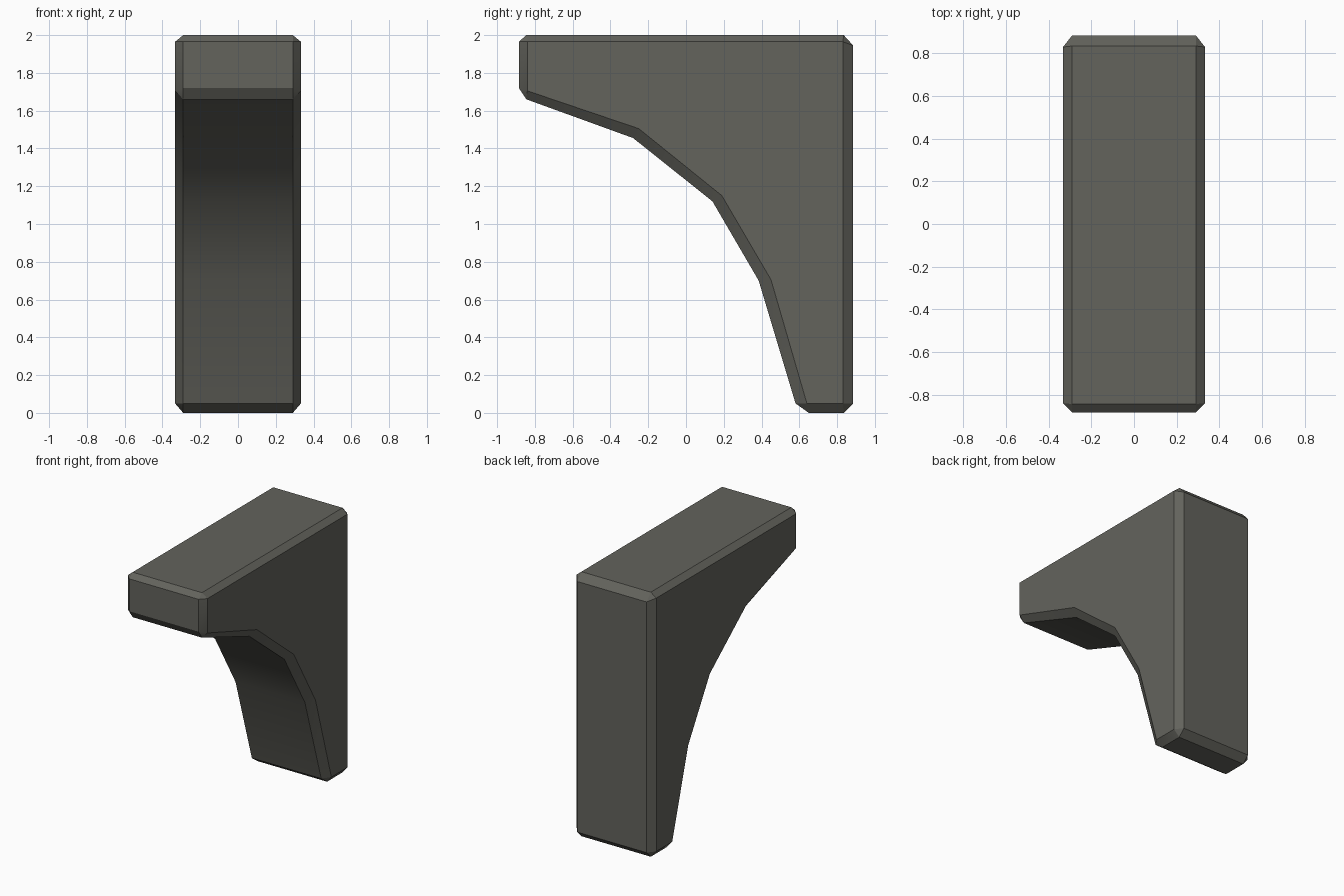
import bpy, bmesh

if "Cube" in bpy.data.objects:
    bpy.data.objects.remove(bpy.data.objects["Cube"])

# Sharp-edged core outline (y, z); corners are already chamfered, pairs noted
core = [(0.65, 0.0), (0.58, 0.05),                            # toe front corner
        (0.385, 0.70), (0.14, 1.12), (-0.28, 1.455),          # concave curve
        (-0.845, 1.66), (-0.885, 1.72),                       # nose lower corner
        (-0.885, 1.965), (-0.845, 2.0),                       # nose upper corner
        (0.835, 2.0), (0.885, 1.945),                         # back upper corner
        (0.885, 0.05), (0.835, 0.0)]                          # back lower corner
# Inset outline of the side faces
side = [(0.64, 0.05), (0.45, 0.705), (0.19, 1.15), (-0.25, 1.505),
        (-0.84, 1.705), (-0.84, 1.965), (0.83, 1.965), (0.83, 0.05)]
# Side corner that each core point is chamfered towards
link = [0, 0, 1, 2, 3, 4, 4, 5, 5, 6, 6, 7, 7]
CORE_X, SIDE_X = 0.29, 0.333

bm = bmesh.new()
n = len(core)
rings = []
for s in (-1, 1):
    c = [bm.verts.new((s * CORE_X, y, z)) for y, z in core]
    f = [bm.verts.new((s * SIDE_X, y, z)) for y, z in side]
    rings.append(c)
    bm.faces.new(f)                                           # flat side
    for i in range(n):                                        # chamfer band
        j = (i + 1) % n
        a, b = f[link[i]], f[link[j]]
        bm.faces.new((c[i], c[j], a) if a is b else (c[i], c[j], b, a))

# Rim faces; the underside curve is smooth
for i in range(n):
    j = (i + 1) % n
    face = bm.faces.new((rings[0][i], rings[0][j], rings[1][j], rings[1][i]))
bmesh.ops.recalc_face_normals(bm, faces=bm.faces)

mesh = bpy.data.meshes.new("bracket")
bm.to_mesh(mesh)
bm.free()
bracket = bpy.data.objects.new("bracket", mesh)
bpy.context.collection.objects.link(bracket)

# Dark warm grey stone
stone = bpy.data.materials.new("dark_stone")
stone.diffuse_color = (0.125, 0.125, 0.108, 1)
stone.use_nodes = True
stone.node_tree.nodes["Principled BSDF"].inputs["Base Color"].default_value = stone.diffuse_color
mesh.materials.append(stone)

# Smooth the curve, keep the chamfers crisp
bpy.context.view_layer.objects.active = bracket
bracket.select_set(True)
bpy.ops.object.shade_smooth_by_angle(angle=0.5)
